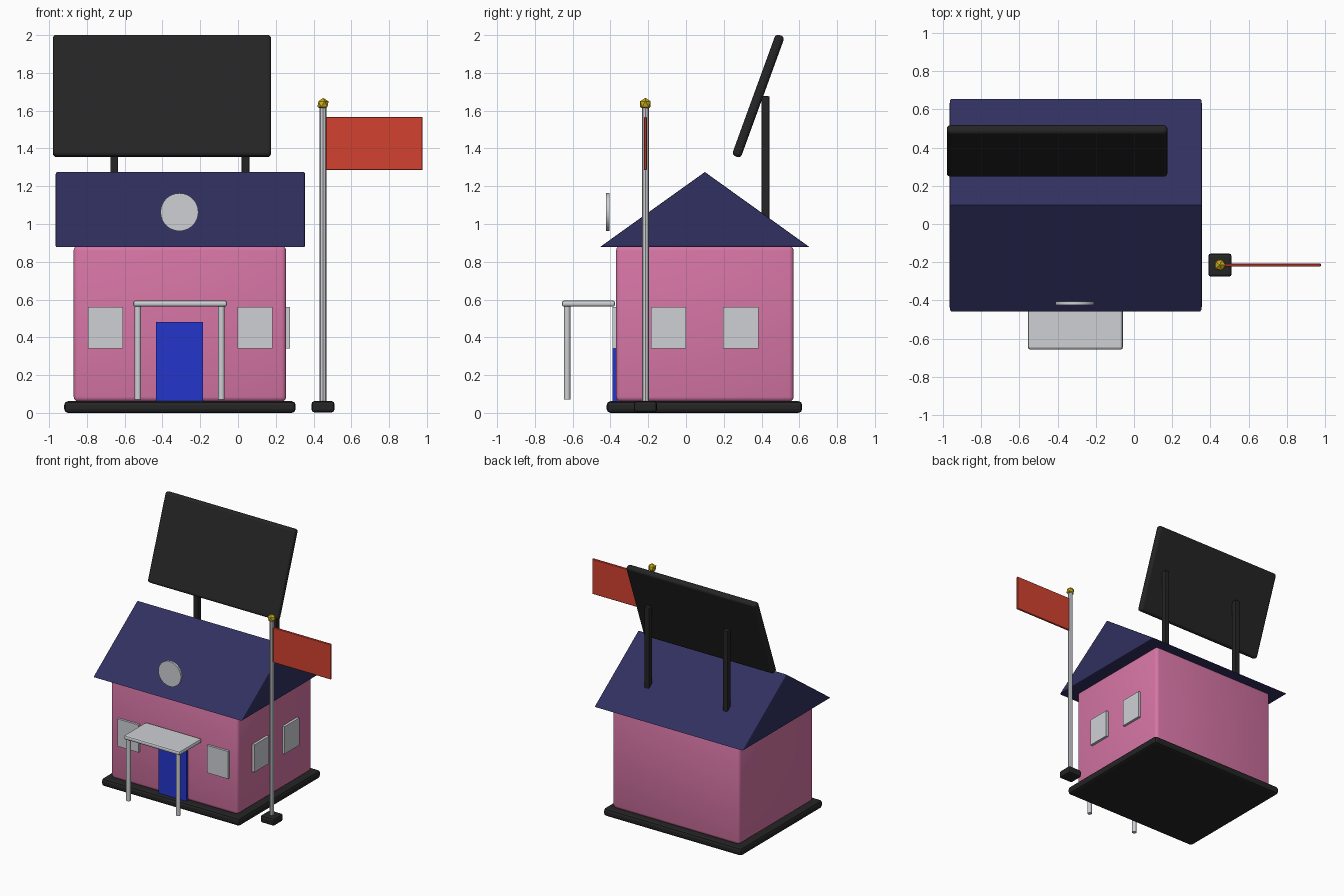
import bpy
import bmesh
import math

default = bpy.data.objects.get("Cube")
if default:
    bpy.data.objects.remove(default, do_unlink=True)


def material(name, r, g, b):
    mat = bpy.data.materials.new(name)
    mat.use_nodes = True
    mat.diffuse_color = (r, g, b, 1)
    mat.node_tree.nodes["Principled BSDF"].inputs["Base Color"].default_value = (r, g, b, 1)
    return mat


BLACK = material("black", 0.018, 0.018, 0.018)
PINK = material("pink", 0.68, 0.18, 0.38)
NAVY = material("navy", 0.03, 0.03, 0.12)
SILVER = material("silver", 0.62, 0.63, 0.66)
BLUE = material("blue", 0.017, 0.036, 0.6)
RED = material("red", 0.65, 0.055, 0.03)
GOLD = material("gold", 0.6, 0.42, 0.01)


def make_object(name, bm, mat):
    bmesh.ops.recalc_face_normals(bm, faces=bm.faces)
    mesh = bpy.data.meshes.new(name)
    bm.to_mesh(mesh)
    bm.free()
    mesh.materials.append(mat)
    obj = bpy.data.objects.new(name, mesh)
    bpy.context.collection.objects.link(obj)
    return obj


def box(name, xs, ys, zs, mat, bevel=0.0, segments=2, smooth=False):
    """Box from its extents, with its origin at the centre."""
    bm = bmesh.new()
    bmesh.ops.create_cube(bm, size=1)
    spans = (xs, ys, zs)
    bmesh.ops.scale(bm, vec=[b - a for a, b in spans], verts=bm.verts)
    if bevel:
        bmesh.ops.bevel(bm, geom=bm.edges[:], offset=bevel, segments=segments,
                        profile=0.5, affect='EDGES')
    for face in bm.faces:
        face.smooth = smooth
    obj = make_object(name, bm, mat)
    obj.location = [(a + b) / 2 for a, b in spans]
    return obj


def cylinder(name, centre, radius, depth, sides, mat, smooth=False):
    bm = bmesh.new()
    bmesh.ops.create_cone(bm, cap_ends=True, segments=sides, radius1=radius,
                          radius2=radius, depth=depth)
    for face in bm.faces:
        face.smooth = smooth and len(face.verts) == 4
    obj = make_object(name, bm, mat)
    obj.location = centre
    return obj


# House body on its slab
box("foundation", (-0.92, 0.305), (-0.42, 0.615), (0, 0.062), BLACK, 0.02)
box("walls", (-0.87, 0.255), (-0.37, 0.57), (0.06, 0.885), PINK, 0.025, 3, smooth=True)

# Gable roof: triangle profile extruded along x, gable edges softened
X0, X1 = -0.965, 0.355
bm = bmesh.new()
profile = [(-0.457, 0.877), (0.655, 0.877), (0.1, 1.275)]
gable = bm.faces.new([bm.verts.new((X0, y, z)) for y, z in profile])
ext = bmesh.ops.extrude_face_region(bm, geom=[gable], use_keep_orig=True)
bmesh.ops.translate(bm, vec=(X1 - X0, 0, 0),
                    verts=[v for v in ext["geom"] if isinstance(v, bmesh.types.BMVert)])
gable_edges = [e for e in bm.edges if abs(e.verts[0].co.x - e.verts[1].co.x) < 0.001]
bmesh.ops.bevel(bm, geom=gable_edges, offset=0.008, segments=2, profile=0.5, affect='EDGES')
make_object("roof", bm, NAVY)

# Round plaque in front of the roof
plaque = cylinder("round_plaque", (-0.31, -0.414, 1.063), 0.1, 0.018, 48, SILVER)
plaque.rotation_euler.x = math.pi / 2

# Door and windows
box("door", (-0.435, -0.185), (-0.388, -0.36), (0.06, 0.48), BLUE)
for i, x in enumerate((-0.702, 0.09)):
    box(f"front_window_{i + 1}", (x - 0.093, x + 0.093), (-0.388, -0.36), (0.34, 0.56), SILVER)
for i, y in enumerate((-0.093, 0.29)):
    box(f"side_window_{i + 1}", (0.245, 0.275), (y - 0.093, y + 0.093), (0.34, 0.56), SILVER)

# Porch
box("porch_roof", (-0.555, -0.058), (-0.657, -0.375), (0.562, 0.595), SILVER, 0.012)
for i, x in enumerate((-0.53, -0.088)):
    cylinder(f"porch_post_{i + 1}", (x, -0.629, 0.318), 0.017, 0.496, 16, SILVER, smooth=True)

# Tilted board behind the ridge with its two posts
board = box("tilted_board", (-0.98, 0.175), (0.3575, 0.4075), (1.3365, 2.0195), BLACK, 0.019, 3)
board.rotation_euler.x = math.radians(-20)
for i, x in enumerate((-0.655, 0.04)):
    box(f"board_post_{i + 1}", (x - 0.021, x + 0.021), (0.4, 0.442), (1.0, 1.677), BLACK, 0.006)

# Flagpole
PX, PY = 0.45, -0.215
box("flagpole_base", (PX - 0.061, PX + 0.061), (PY - 0.061, PY + 0.061), (0.003, 0.062), BLACK, 0.015)
cylinder("flagpole", (PX, PY, 0.84), 0.018, 1.56, 8, SILVER)
box("flag", (PX + 0.015, 0.978), (PY - 0.008, PY + 0.008), (1.285, 1.567), RED, 0.004, 1)
bm = bmesh.new()
bmesh.ops.create_icosphere(bm, subdivisions=1, radius=0.033)
finial = make_object("finial", bm, GOLD)
finial.location = (PX, PY, 1.635)
